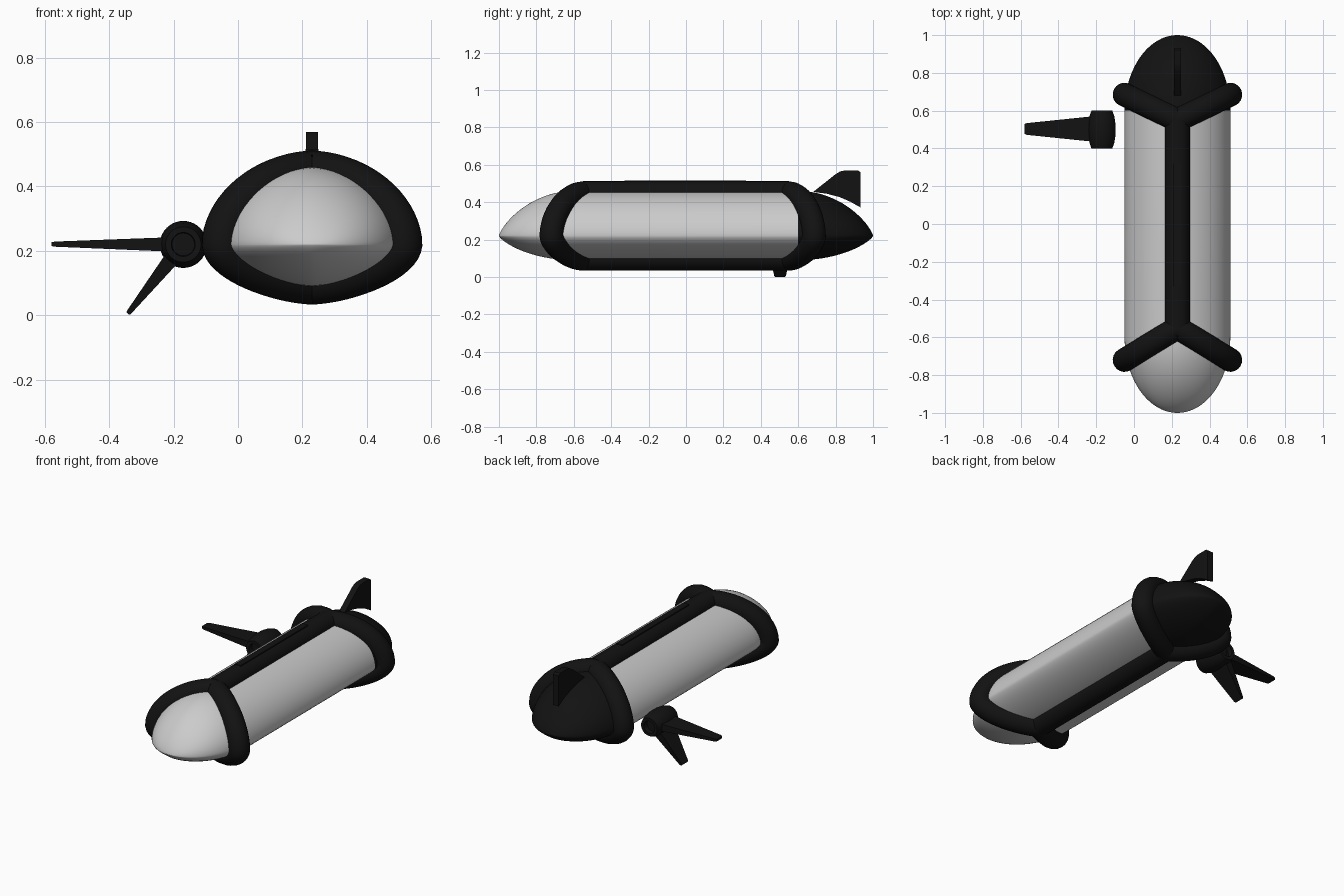
import bpy, bmesh, math
from mathutils import Vector

if "Cube" in bpy.data.objects:
    bpy.data.objects.remove(bpy.data.objects["Cube"])

CX, CZ = 0.23, 0.22          # hull axis
W, ZT, ZB = 0.28, 0.24, 0.13  # half width, height above / below the axis
N = 72

black = bpy.data.materials.new("black")
black.diffuse_color = (0.006, 0.006, 0.006, 1)
black.use_nodes = True
black.node_tree.nodes["Principled BSDF"].inputs["Base Color"].default_value = black.diffuse_color


def make(name, verts, faces, mat=None):
    me = bpy.data.meshes.new(name)
    me.from_pydata([tuple(v) for v in verts], [], faces)
    bm = bmesh.new()
    bm.from_mesh(me)
    bmesh.ops.remove_doubles(bm, verts=bm.verts, dist=1e-5)
    bmesh.ops.recalc_face_normals(bm, faces=bm.faces)
    bm.to_mesh(me)
    bm.free()
    ob = bpy.data.objects.new(name, me)
    bpy.context.collection.objects.link(ob)
    if mat:
        me.materials.append(mat)
    return ob


def section(a, sw=1.0, sh=1.0):
    """Point on the lens-shaped hull cross-section."""
    c, s = math.cos(a), math.sin(a)
    n, h = (1.85, ZT) if s >= 0 else (1.6, ZB)
    x = math.copysign(abs(c) ** (2 / n), c) * W * sw
    z = math.copysign(abs(s) ** (2 / n), s) * h * sh
    return CX + x, CZ + z


def loft(name, rings, mat=None):
    """Skin equal rings of points and cap both ends."""
    n = len(rings[0])
    verts = [p for r in rings for p in r]
    faces = [(i * n + j, i * n + (j + 1) % n, (i + 1) * n + (j + 1) % n, (i + 1) * n + j)
             for i in range(len(rings) - 1) for j in range(n)]
    faces += [tuple(range(n)), tuple(range(len(verts) - n, len(verts)))]
    return make(name, verts, faces, mat)


def hull_ring(y):
    t = min(max((abs(y) - 0.6) / 0.4, 0), 0.9999)
    sw, sh = (1 - t * t) ** 0.5, (1 - t * t) ** 0.75
    out = []
    for i in range(N):
        x, z = section(2 * math.pi * i / N, sw, sh)
        out.append((x, y, z))
    return out


# pale hull with rounded nose, and black tail dome
dome = [0.6 + 0.4 * math.sin(math.pi / 2 * i / 20) for i in range(21)]
loft("hull", [hull_ring(-y) for y in reversed(dome)] + [hull_ring(0.6)])
loft("tail_dome", [hull_ring(y) for y in dome], black)


def tube(name, pts, r, cyclic=False):
    cu = bpy.data.curves.new(name, 'CURVE')
    cu.dimensions = '3D'
    cu.bevel_depth = r
    cu.bevel_resolution = 8
    cu.use_fill_caps = True
    sp = cu.splines.new('POLY')
    sp.points.add(len(pts) - 1)
    for p, q in zip(sp.points, pts):
        p.co = (*q, 1)
    sp.use_cyclic_u = cyclic
    ob = bpy.data.objects.new(name, cu)
    bpy.context.collection.objects.link(ob)
    cu.materials.append(black)
    bpy.ops.object.select_all(action='DESELECT')
    ob.select_set(True)
    bpy.context.view_layer.objects.active = ob
    bpy.ops.object.convert(target='MESH')


# swept frame rings around the hull, leaning back to the top and bottom rails
for name, y0, dy in (("front_ring", -0.55, -0.17), ("rear_ring", 0.55, 0.135)):
    pts = []
    for i in range(N):
        x, z = section(2 * math.pi * i / N, 1.0, 0.95)
        pts.append((x, y0 + dy * abs(x - CX) / W, z))
    tube(name, pts, 0.063, True)

# top and bottom rails
for name, z in (("top_rail", 0.447), ("bottom_rail", 0.1)):
    tube(name, [(CX, -0.55, z), (CX, 0.55, z)], 0.066)

# thin plate on the top rail
make("top_plate", [(CX + x, y, z) for x in (-0.02, 0.02) for y in (-0.33, 0.32) for z in (0.49, 0.517)],
     [(0, 1, 3, 2), (4, 6, 7, 5), (0, 4, 5, 1), (2, 3, 7, 6), (0, 2, 6, 4), (1, 5, 7, 3)], black)

# tail fin
fin = [(0.68, 0.455), (0.80, 0.55), (0.825, 0.565), (0.85, 0.57), (0.92, 0.57), (0.933, 0.56),
       (0.933, 0.372), (0.88, 0.402), (0.82, 0.428), (0.75, 0.446)]
loft("tail_fin", [[(CX + s, y, z) for y, z in fin] for s in (-0.019, 0.019)], black)

# side pod: barrel along y with recessed ends
HX, HZ = -0.17, 0.22
profile = [(0.43, 0.035), (0.40, 0.037), (0.40, 0.055), (0.43, 0.066), (0.47, 0.072), (0.50, 0.073),
           (0.53, 0.072), (0.57, 0.066), (0.60, 0.055), (0.60, 0.037), (0.57, 0.035)]
loft("side_pod", [[(HX + r * math.cos(2 * math.pi * i / 40), y, HZ + r * math.sin(2 * math.pi * i / 40))
                   for i in range(40)] for y, r in profile], black)


# tapered blades on the pod
def blade(name, root, tip, thick):
    a, b = Vector((root[0], 0.503, root[1])), Vector((tip[0], 0.503, tip[1]))
    n = (b - a).cross(Vector((0, 1, 0))).normalized()
    rings = []
    for f, wy, t in ((0, 0.07, thick), (0.97, 0.031, 0.008), (1, 0.026, 0.006)):
        c = a.lerp(b, f)
        rings.append([c + Vector((0, sy * wy, 0)) + n * sn * t
                      for sy, sn in ((-1, -1), (1, -1), (1, 1), (-1, 1))])
    loft(name, rings, black)


blade("long_blade", (-0.19, 0.22), (-0.58, 0.221), 0.023)
blade("short_blade", (-0.195, 0.19), (-0.342, 0.005), 0.025)

# smooth shading with sharp edges kept
bpy.ops.object.select_all(action='SELECT')
bpy.context.view_layer.objects.active = bpy.data.objects["hull"]
bpy.ops.object.shade_smooth_by_angle(angle=math.radians(35))
